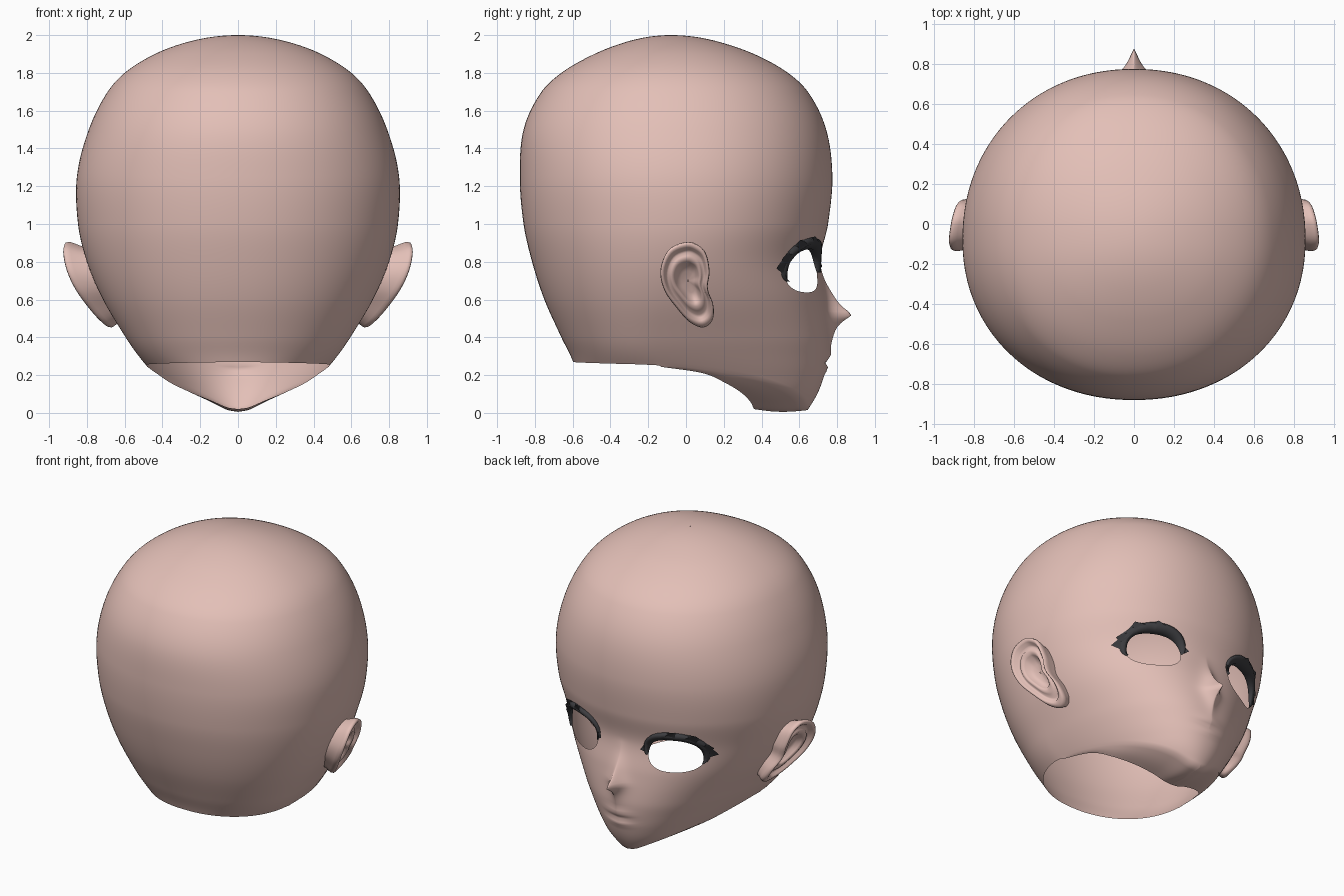
import bpy, bmesh, math
from math import sin, cos, pi, exp, sqrt

if "Cube" in bpy.data.objects:
    bpy.data.objects.remove(bpy.data.objects["Cube"])


def material(name, rgb):
    m = bpy.data.materials.new(name)
    m.diffuse_color = (*rgb, 1)
    m.use_nodes = True
    m.node_tree.nodes["Principled BSDF"].inputs["Base Color"].default_value = m.diffuse_color
    return m


SKIN = material("skin", (0.77, 0.525, 0.475))
DARK = material("lash_charcoal", (0.045, 0.045, 0.05))


def curve(keys, t):
    """Smooth interpolation through rows (t, a, b, ...)."""
    n = len(keys)
    t = min(max(t, keys[0][0]), keys[-1][0])
    i = max(k for k in range(n - 1) if keys[k][0] <= t)
    a, b = keys[i], keys[i + 1]
    p, q = keys[max(i - 1, 0)], keys[min(i + 2, n - 1)]
    h = b[0] - a[0]
    u = (t - a[0]) / h
    out = []
    for j in range(1, len(a)):
        ma = (b[j] - p[j]) / (b[0] - p[0]) * h
        mb = (q[j] - a[j]) / (q[0] - a[0]) * h
        out.append((2*u**3 - 3*u*u + 1) * a[j] + (u**3 - 2*u*u + u) * ma
                   + (3*u*u - 2*u**3) * b[j] + (u**3 - u*u) * mb)
    return out


def finish(bm, name, mat):
    """Turn a half model into a mirrored, smooth object."""
    me = bpy.data.meshes.new(name)
    bm.to_mesh(me)
    bm.free()
    me.materials.append(mat)
    ob = bpy.data.objects.new(name, me)
    bpy.context.collection.objects.link(ob)
    for poly in me.polygons:
        poly.use_smooth = True
    mod = ob.modifiers.new("mirror", "MIRROR")
    mod.merge_threshold = 0.0005
    return ob


def grid(bm, rows, closed=False):
    vs = [[bm.verts.new(p) for p in r] for r in rows]
    for r0, r1 in zip(vs, vs[1:]):
        n = len(r0)
        for j in range(n if closed else n - 1):
            k = (j + 1) % n
            bm.faces.new((r0[j], r0[k], r1[k], r1[j]))
    return vs


# head slices: z, front y, back y, half width, y of widest point
SLICES = [
    (0.00, .635, -.50, .20, .10), (0.10, .695, -.53, .34, .04),
    (0.20, .732, -.57, .44, -.08), (0.30, .75, -.61, .525, -.15),
    (0.40, .758, -.66, .595, -.16), (0.60, .74, -.75, .715, -.13),
    (0.80, .71, -.815, .80, -.10), (1.00, .752, -.86, .847, -.08),
    (1.25, .775, -.88, .853, -.08), (1.50, .742, -.86, .79, -.08),
    (1.70, .645, -.765, .69, -.08), (1.80, .54, -.66, .60, -.08),
    (1.90, .36, -.485, .44, -.08), (1.96, .19, -.33, .28, -.08),
    (2.00, -.08, -.08, 0, -.08)]
BY_T = sorted((sqrt(2 - s[0]),) + s[1:] for s in SLICES)
NOSE = [(.20, 0), (.30, .004), (.40, .02), (.46, .05), (.50, .1), (.52, .128),
        (.55, .095), (.60, .055), (.70, .015), (.80, 0)]
P = 2.1


def slice_at(z):
    return curve(BY_T, sqrt(max(0, 2 - z)))


def head_point(phi, z):
    f, b, w, m = slice_at(z)
    s, c = max(0, sin(phi)), cos(phi)
    x = w * s ** (2 / P)
    y = m + ((f - m) if c > 0 else (b - m)) * abs(c) ** (2 / P)
    if c > 0:   # nose and lips
        y += curve(NOSE, z)[0] * exp(-(x / .042) ** 1.3)
        g = lambda k, q: exp(-((z - k) / q) ** 2)
        y += (.012 * g(.31, .025) + .010 * g(.235, .022) - .012 * g(.268, .012)) * exp(-(x / .09) ** 2)
    return (x, y, z)


def face_y(x, z):
    f, b, w, m = slice_at(z)
    return m + (f - m) * max(0, 1 - (x / w) ** P) ** (1 / P)


# lower edge of the shell by angle, and the inward rim of the neck opening
BASE = [(0, .015), (15, .03), (30, .08), (45, .135), (60, .185), (75, .225),
        (90, .25), (130, .262), (180, .27)]
RIM = [(0, 0, .36, .02), (15, .06, .355, .03), (30, .13, .34, .06), (45, .24, .295, .105),
       (60, .35, .215, .155), (75, .43, .09, .21), (90, .482, -.14, .245)]

# eye hole outline
EX, EZ, ERX, ERZ, EP = .355, .755, .16, .117, 2.4


def eye_k(x, z):
    return (abs((x - EX) / ERX) ** EP + abs((z - EZ) / ERZ) ** EP) ** (1 / EP)


# head shell
COLS, ROWS = 84, 170
columns = []
for j in range(COLS + 1):
    phi = pi * (j / COLS) ** 1.4
    deg = math.degrees(phi)
    zb = curve(BASE, deg)[0]
    base = head_point(phi, zb)
    col = []
    rim = curve(RIM, deg) if deg < 90 else base
    for k in range(6):
        u = k / 6
        p = [rim[i] + (base[i] - rim[i]) * u for i in range(3)]
        p[2] -= .012 * sin(pi * u) * max(0, cos(phi))
        col.append(p)
    t0 = sqrt(2 - zb)
    for i in range(ROWS + 1):
        col.append(head_point(phi, 2 - (t0 * (1 - i / ROWS)) ** 2))
    columns.append(col)
bm = bmesh.new()
grid(bm, columns)
bmesh.ops.remove_doubles(bm, verts=bm.verts[:], dist=.0003)
holes = []
for fc in bm.faces:
    c = fc.calc_center_median()
    if c.y > .2 and eye_k(c.x, c.z) < 1:
        holes.append(fc)
bmesh.ops.delete(bm, geom=holes, context="FACES")
for v in bm.verts:
    if v.is_boundary and v.co.y > .2 and .1 < v.co.x < .7 and .55 < v.co.z < 1:
        k = eye_k(v.co.x, v.co.z)
        v.co.x = EX + (v.co.x - EX) / k
        v.co.z = EZ + (v.co.z - EZ) / k
        v.co.y = face_y(v.co.x, v.co.z)
bmesh.ops.recalc_face_normals(bm, faces=bm.faces[:])
finish(bm, "head_shell", SKIN)

# upper eyelashes: tapered band around the top of the eye hole
bm = bmesh.new()
N = 36
rows = []
for i in range(N + 1):
    u = i / N
    a = math.radians(-28 + 213 * u)
    dx, dz = cos(a), sin(a)
    k = eye_k(EX + dx * ERX, EZ + dz * ERZ)
    x, z = EX + dx * ERX / k, EZ + dz * ERZ / k
    w = .004 + .05 * sin(pi * u) ** .7
    y = face_y(x, z)
    pt = lambda s, d: (x + dx * w * s, face_y(x + dx * w * s, z + dz * w * s) + d, z + dz * w * s)
    rows.append([pt(1, .002), pt(.95, .022), pt(.5, .03 * sin(pi * u) + .006),
                 pt(-.1, .008), (x, y - .035 * sin(pi * u), z)])
band = grid(bm, rows)
# pointed lash tips: band columns and the tip position
for i, j, x, z in [(4, 9, .59, .765), (7, 12, .575, .815), (12, 16, .50, .915),
                   (18, 22, .37, .935), (31, 35, .15, .775)]:
    tip = bm.verts.new((x, face_y(x, z) + .022, z))
    for s in (0, 2):
        bm.faces.new((band[i][s], band[j][s], tip))
    bm.faces.new((band[i][0], band[i][2], tip))
    bm.faces.new((band[j][0], band[j][2], tip))
finish(bm, "eyelashes", DARK)

# ears: rings of one outline with folded relief
EAR = [(0, .905), (-.09, .865), (-.135, .76), (-.115, .65), (-.045, .55), (.02, .48),
       (.09, .452), (.14, .49), (.145, .57), (.115, .66), (.125, .75), (.105, .845), (.06, .89)]
n = len(EAR)
keys = [(i - 2, *EAR[(i - 2) % n]) for i in range(n + 5)]
outline = [curve(keys, i * n / 64) for i in range(64)]
CY, CZ = .01, .70


def ear_ring(s, h):
    ring = []
    for y, z in outline:
        y, z = CY + (y - CY) * s, CZ + (z - CZ) * s
        t = (z - .45) / .45
        ring.append((.66 + .36 * t - .15 * t * t - .2 * y + h, y, z))
    return ring


bm = bmesh.new()
grid(bm, [ear_ring(s, h) for s, h in [
    (.82, -.10), (.90, -.03), (.97, .005), (1.0, .025), (.98, .042), (.92, .047), (.85, .038),
    (.79, .015), (.72, .008), (.64, .022), (.55, .026), (.47, .012), (.40, -.015),
    (.25, -.028), (.02, -.03)]], closed=True)
bmesh.ops.recalc_face_normals(bm, faces=bm.faces[:])
finish(bm, "ears", SKIN)
